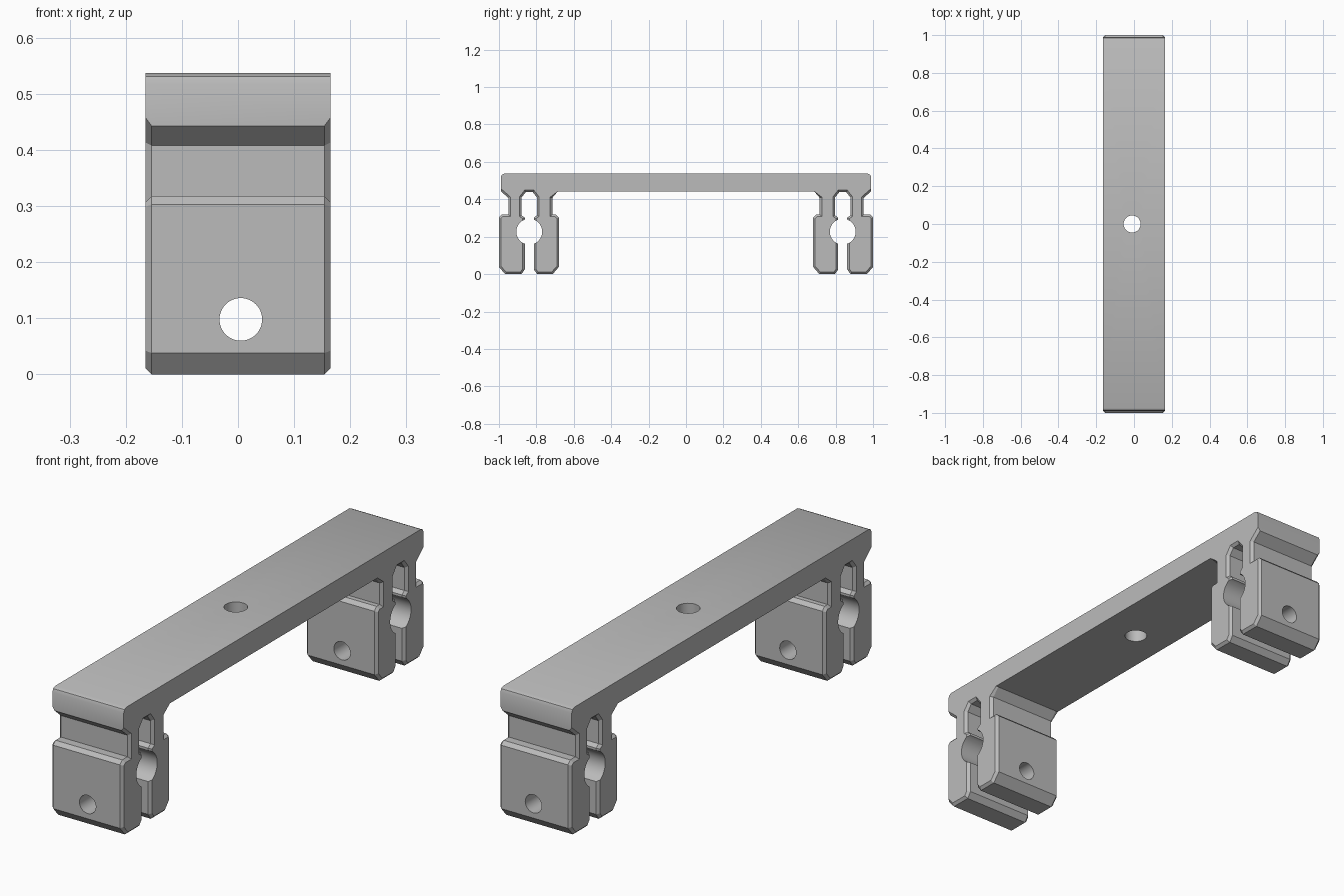
import bpy, bmesh, math
from mathutils import Matrix

cube = bpy.data.objects.get("Cube")
if cube:
    bpy.data.objects.remove(cube, do_unlink=True)

HALF_W = 0.165      # half width of the bracket
CHAMFER = 0.011     # chamfer on the clamp side edges

grey = bpy.data.materials.new("matte_grey")
grey.use_nodes = True
colour = (0.5, 0.5, 0.5, 1)
grey.diffuse_color = colour
grey.node_tree.nodes["Principled BSDF"].inputs["Base Color"].default_value = colour

# Side profile of the front half: (y, z) around one slotted clamp
half = [
    (-0.972, 0.537), (-0.985, 0.531), (-0.99, 0.518), (-0.99, 0.443),
    (-0.95, 0.408), (-0.95, 0.318), (-0.985, 0.318), (-1, 0.303),
    (-1, 0.038), (-0.967, 0), (-0.88, 0), (-0.862, 0.025),
    (-0.862, 0.302), (-0.879, 0.314), (-0.879, 0.41), (-0.857, 0.438),
    (-0.819, 0.438), (-0.797, 0.41), (-0.797, 0.314), (-0.814, 0.302),
    (-0.814, 0.025), (-0.796, 0), (-0.713, 0), (-0.68, 0.038),
    (-0.68, 0.303), (-0.695, 0.318), (-0.715, 0.318), (-0.715, 0.408),
    (-0.685, 0.443),
]
profile = half + [(-y, z) for y, z in reversed(half)]

# Extrude the profile across the width
bm = bmesh.new()
face = bm.faces.new([bm.verts.new((-HALF_W, y, z)) for y, z in profile])
extruded = bmesh.ops.extrude_face_region(bm, geom=[face])["geom"]
bmesh.ops.translate(bm, vec=(2 * HALF_W, 0, 0),
                    verts=[v for v in extruded if isinstance(v, bmesh.types.BMVert)])
bmesh.ops.recalc_face_normals(bm, faces=bm.faces[:])


# Chamfer the clamp outlines, leaving the beam edges sharp
def on_clamp_outline(edge):
    a, b = (v.co for v in edge.verts)
    return (abs(a.x - b.x) < 1e-4 and max(a.z, b.z) < 0.45
            and abs(a.y - b.y) < 0.5)


bmesh.ops.bevel(bm, geom=[e for e in bm.edges if on_clamp_outline(e)],
                offset=CHAMFER, segments=1, affect='EDGES', clamp_overlap=True)
mesh = bpy.data.meshes.new("clamp_bracket")
bm.to_mesh(mesh)
bm.free()
bracket = bpy.data.objects.new("clamp_bracket", mesh)
bpy.context.collection.objects.link(bracket)
mesh.materials.append(grey)


# Round holes cut by hidden cylinders
def cut_hole(name, centre, radius, length, axis):
    tool_mesh = bpy.data.meshes.new(name)
    tool_bm = bmesh.new()
    turn = {'X': Matrix.Rotation(math.pi / 2, 4, 'Y'),
            'Y': Matrix.Rotation(math.pi / 2, 4, 'X'),
            'Z': Matrix.Identity(4)}[axis]
    bmesh.ops.create_cone(tool_bm, cap_ends=True, segments=48, radius1=radius,
                          radius2=radius, depth=length,
                          matrix=Matrix.Translation(centre) @ turn)
    tool_bm.to_mesh(tool_mesh)
    tool_bm.free()
    tool_mesh.materials.append(grey)
    tool = bpy.data.objects.new(name, tool_mesh)
    bpy.context.collection.objects.link(tool)
    tool.hide_render = True
    tool.hide_set(True)
    cut = bracket.modifiers.new(name, 'BOOLEAN')
    cut.operation = 'DIFFERENCE'
    cut.solver = 'EXACT'
    cut.object = tool


for end, label in ((-1, "front"), (1, "back")):
    cut_hole(label + "_rod_hole_cutter", (0, end * 0.838, 0.227), 0.069, 1, 'X')
    cut_hole(label + "_bolt_hole_cutter", (0.005, end * 0.84, 0.098), 0.038, 0.5, 'Y')
cut_hole("beam_hole_cutter", (-0.01, 0, 0.49), 0.045, 0.4, 'Z')

# Apply the cuts and remove the cutters
bpy.context.view_layer.objects.active = bracket
bracket.select_set(True)
for cut in list(bracket.modifiers):
    tool = cut.object
    bpy.ops.object.modifier_apply(modifier=cut.name)
    bpy.data.objects.remove(tool, do_unlink=True)

# Smooth hole walls, sharp edges elsewhere
bpy.ops.object.shade_smooth_by_angle(angle=math.radians(25))
